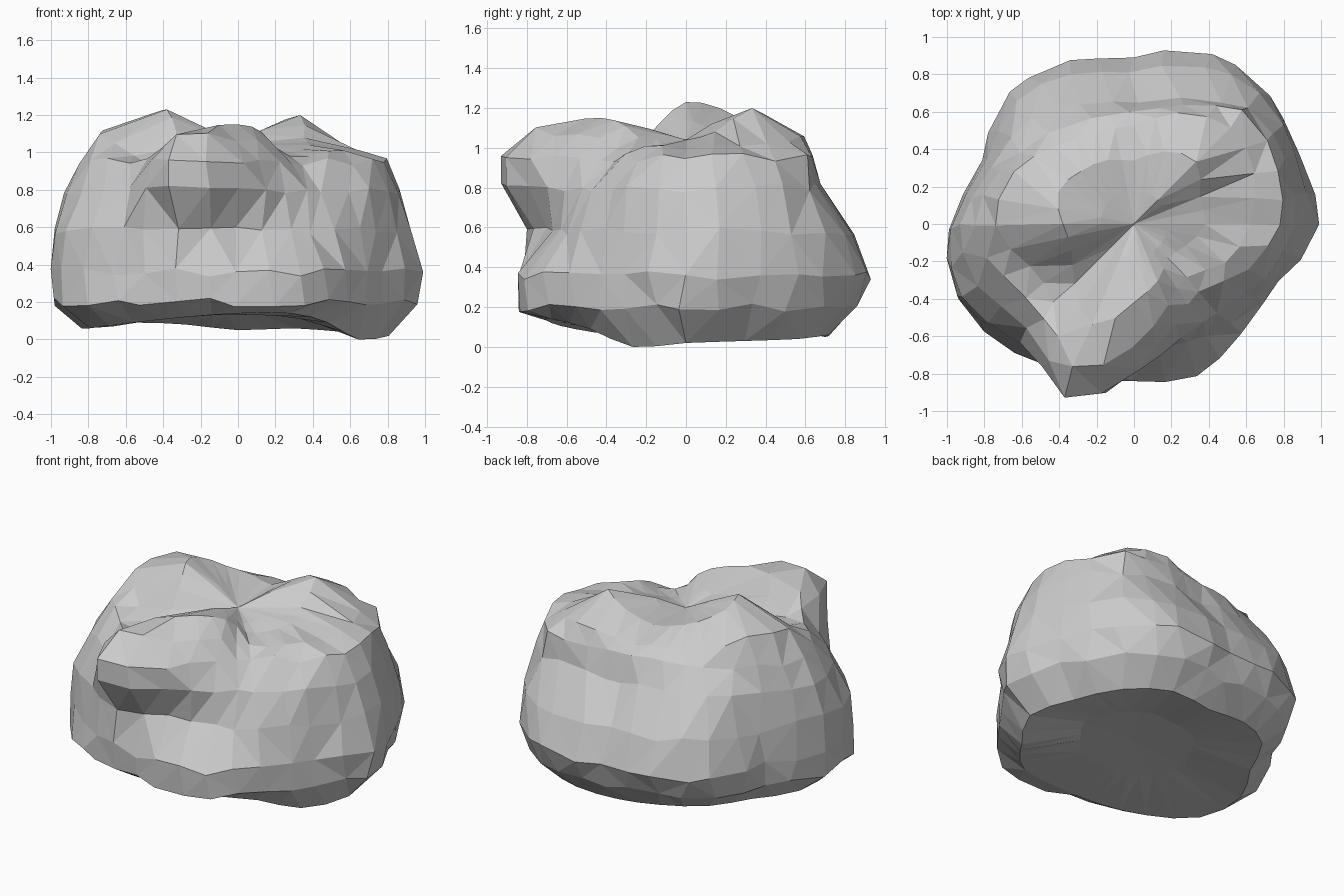
import bpy, bmesh, math, random

if "Cube" in bpy.data.objects:
    bpy.data.objects.remove(bpy.data.objects["Cube"])

random.seed(4)
N = 32  # sides, counter-clockwise from +x; profiles give every second one

# underside rim heights
BASE_Z = (.02, .03, .04, .06, .05, .08, .09, .07, .06, .06, .09, .12, .14, .14, .09, .0)
# side wall cross-sections: height -> radius per direction
WALL = {
    0.20: (.96, .92, .95, .92, .83, .87, .91, .86, .98, 1.02, .94, .87, .84, .87, .81, .83),
    0.36: (.99, .96, 1.0, 1.0, .89, .94, .97, .88, .99, 1.02, .92, .88, .84, .88, .82, .83),
    0.58: (.92, .94, .97, .92, .81, .87, .91, .86, .98, 1.00, .88, .86, .70, .69, .74, .80),
    0.80: (.86, .88, .87, .72, .65, .70, .79, .82, .93, .90, .80, 1.0, .79, .66, .65, .76),
    0.95: (.78, .82, .84, .69, .60, .61, .67, .77, .85, .75, .70, 1.0, .78, .58, .50, .66),
}
# crown: shoulder ring and inner ring of peaks and gullies
SHOULDER_R = (.62, .70, .73, .64, .53, .53, .59, .70, .74, .60, .60, .83, .66, .47, .40, .53)
SHOULDER_Z = (1.0, 1.02, 1.04, 1.05, 1.01, 1.01, 1.03, 1.12, 1.10, .98, .94, 1.09, 1.07, 1.04, .98, 1.0)
PEAK_R = (.38, .38, .47, .42, .34, .37, .40, .44, .38, .36, .45, .58, .42, .33, .26, .30)
PEAK_Z = (1.04, 1.08, 1.20, 1.13, 1.06, 1.09, 1.13, 1.20, 1.23, 1.12, .96, 1.12, 1.15, 1.11, 1.0, 1.0)

bm = bmesh.new()


def smooth(p):
    """Double a closed profile with rounded in-between values."""
    n, out = len(p), []
    for i in range(n):
        a, b, c, d = p[i - 1], p[i], p[(i + 1) % n], p[(i + 2) % n]
        out += [b, (9 * (b + c) - a - d) / 16]
    return out


def ring(radii, heights, jitter=0.0):
    verts = []
    for i, (r, z) in enumerate(zip(smooth(radii), smooth(heights))):
        a = 2 * math.pi * i / N + random.uniform(-jitter, jitter)
        z += random.uniform(-jitter, jitter) * 0.6
        verts.append(bm.verts.new((r * math.cos(a), r * math.sin(a), max(z, 0))))
    return verts


# hollowed underside
low = WALL[0.20]
rings = [ring([r * .4 for r in low], [.13] * 16),
         ring([r * .84 for r in low], BASE_Z)]

# side wall
for z, radii in WALL.items():
    rings.append(ring(radii, [z] * 16, 0.04))

# crown
rings.append(ring(SHOULDER_R, SHOULDER_Z, 0.02))
rings.append(ring(PEAK_R, PEAK_Z))
rings.append(ring([.18] * 16, [1.04 + .5 * (z - 1.04) for z in PEAK_Z]))

for a, b in zip(rings, rings[1:]):
    for i in range(N):
        j = (i + 1) % N
        bm.faces.new((a[i], a[j], b[j], b[i]))
for loop, z in ((rings[0], .14), (rings[-1], 1.04)):
    tip = bm.verts.new((0, 0, z))
    for i in range(N):
        bm.faces.new((loop[i], loop[(i + 1) % N], tip))

# faceted triangles
bmesh.ops.triangulate(bm, faces=bm.faces[:], quad_method='SHORT_EDGE')
bmesh.ops.recalc_face_normals(bm, faces=bm.faces[:])
mesh = bpy.data.meshes.new("boulder")
bm.to_mesh(mesh)
bm.free()
bpy.context.collection.objects.link(bpy.data.objects.new("boulder", mesh))
